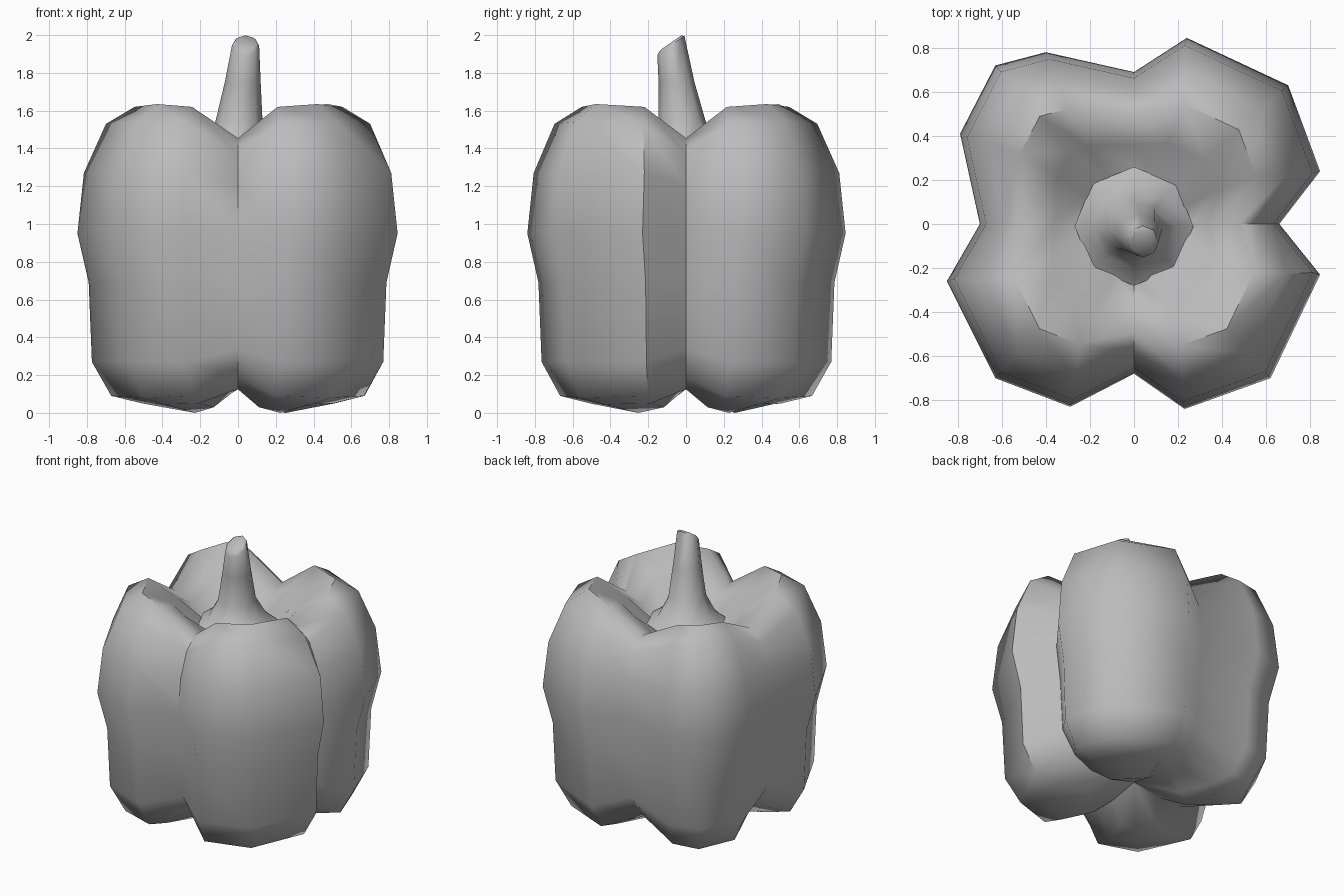
import bpy
import bmesh
import math
from mathutils import Vector

cube = bpy.data.objects.get("Cube")
if cube:
    bpy.data.objects.remove(cube, do_unlink=True)

grey = bpy.data.materials.new("plain grey")
grey.use_nodes = True
colour = (0.5, 0.5, 0.5, 1)
grey.diffuse_color = colour
grey.node_tree.nodes["Principled BSDF"].inputs["Base Color"].default_value = colour


def loft(name, rings, start_cap, end_cap, angle):
    """Skin closed rings; a cap is a centre point or None for a flat face."""
    bm = bmesh.new()
    loops = [[bm.verts.new(p) for p in ring] for ring in rings]
    n = len(loops[0])
    for a, b in zip(loops, loops[1:]):
        for i in range(n):
            j = (i + 1) % n
            bm.faces.new((a[i], a[j], b[j], b[i]))
    for loop, cap in ((loops[0], start_cap), (loops[-1], end_cap)):
        if cap is None:
            bm.faces.new(loop)
        else:
            tip = bm.verts.new(cap)
            for i in range(n):
                bm.faces.new((loop[i], loop[(i + 1) % n], tip))
    bmesh.ops.recalc_face_normals(bm, faces=bm.faces)
    mesh = bpy.data.meshes.new(name)
    bm.to_mesh(mesh)
    bm.free()
    mesh.materials.append(grey)
    obj = bpy.data.objects.new(name, mesh)
    bpy.context.collection.objects.link(obj)
    bpy.ops.object.select_all(action="DESELECT")
    obj.select_set(True)
    bpy.context.view_layer.objects.active = obj
    bpy.ops.object.shade_smooth_by_angle(angle=math.radians(angle))
    return obj


# Four-lobed cross-section: groove, lobe side, lobe corner, lobe side, ...
outline = [Vector(p) for p in (
    (0, -.68), (.23, -.84), (.62, -.70), (.845, -.23),
    (.66, 0), (.845, .24), (.70, .63), (.24, .845),
    (0, .69), (-.40, .78), (-.63, .72), (-.79, .41),
    (-.70, 0), (-.85, -.26), (-.63, -.70), (-.29, -.83))]


def body_ring(scale, lobe_z, side_z, groove_z, spread, groove_scale):
    ring = []
    for i, p in enumerate(outline):
        kind = i % 4
        if kind == 0:
            q, z = p * groove_scale, groove_z
        elif kind == 2:
            q, z = p * scale, lobe_z
        else:
            corner = outline[i + 1 if kind == 1 else i - 1]
            q, z = p.lerp(corner, spread) * scale, side_z
        ring.append((q.x, q.y, z))
    return ring


# Scale, corner height, side height, groove height, spread, groove scale
body_rings = [body_ring(*r) for r in (
    (.27, 1.36, 1.36, 1.30, .1, .38),
    (.46, 1.53, 1.50, 1.40, .2, .52),
    (.68, 1.635, 1.62, 1.455, .2, .72),
    (.84, 1.54, 1.53, 1.37, .08, .86),
    (.96, 1.27, 1.27, 1.20, 0, .96),
    (1, .95, .95, .95, 0, 1),
    (.93, .69, .69, .69, 0, .95),
    (.91, .27, .27, .34, 0, .92),
    (.80, .08, .09, .19, .05, .76),
    (.62, .045, .05, .125, .15, .55),
    (.36, .0, .03, .13, .2, .3))]
loft("pepper_body", body_rings, (0, 0, 1.28), (0, 0, .17), 60)

# Stem: flared base, tapering shaft, slanted cut at the top
stem_rings = []
for radius, cx, cy, z, slant in (
        (.27, 0, -.01, 1.36, 0), (.19, 0, -.01, 1.42, 0),
        (.125, .005, -.02, 1.54, 0), (.095, .025, -.05, 1.75, 0),
        (.072, .04, -.08, 1.945, .7), (.055, .04, -.08, 1.96, .7)):
    ring = []
    for k in range(8):
        a = math.tau * k / 8
        dx, dy = radius * math.cos(a), radius * math.sin(a)
        ring.append((cx + dx, cy + dy, z + slant * dy))
    stem_rings.append(ring)
loft("pepper_stem", stem_rings, None, None, 50)
